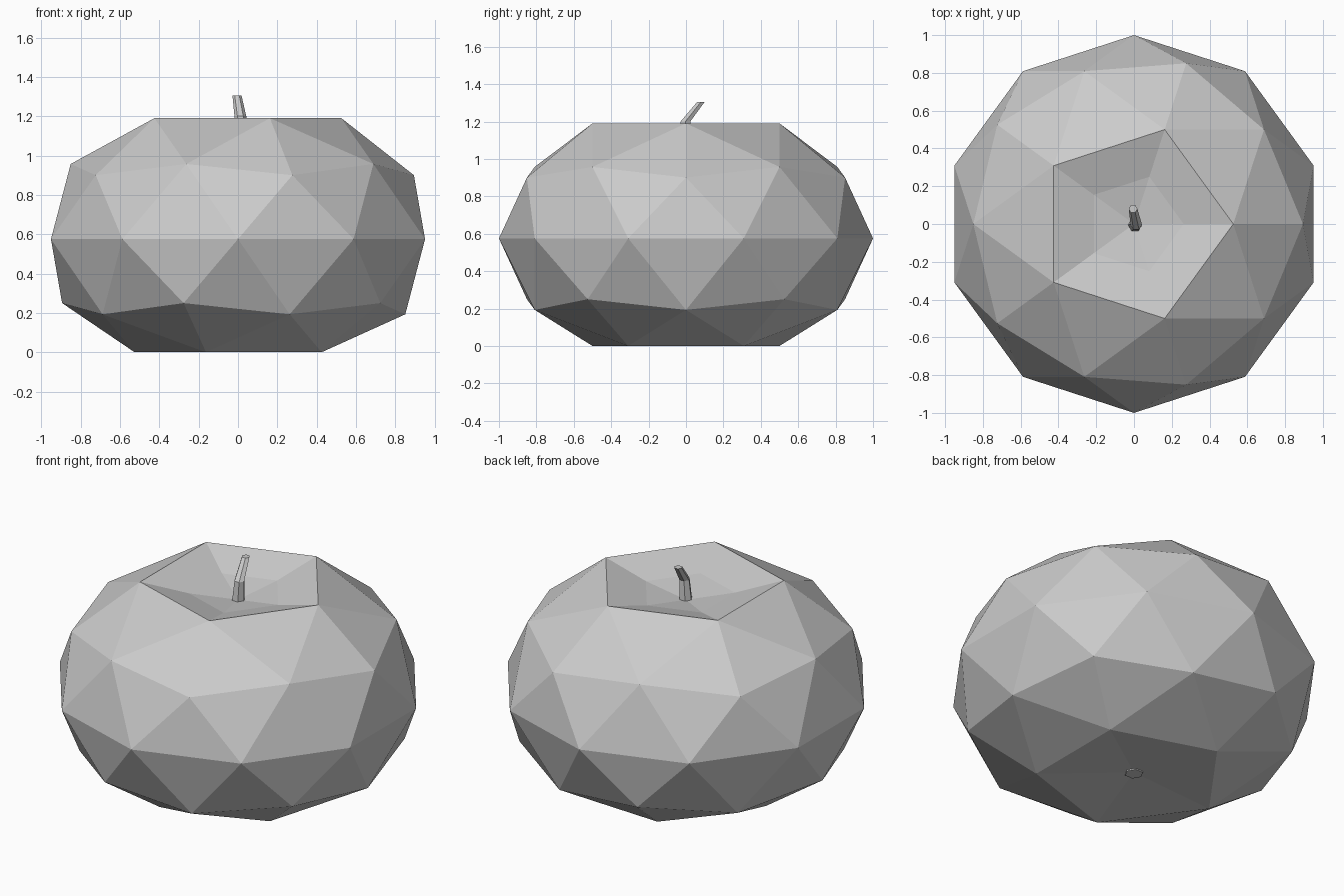
import bpy, bmesh, math

cube = bpy.data.objects.get("Cube")
if cube:
    bpy.data.objects.remove(cube)


def make_material(name, rgb):
    mat = bpy.data.materials.new(name)
    mat.use_nodes = True
    colour = (*rgb, 1)
    mat.diffuse_color = colour
    mat.node_tree.nodes["Principled BSDF"].inputs["Base Color"].default_value = colour
    return mat


grey = make_material("light_grey", (0.6, 0.6, 0.6))


def finish(bm, name):
    bmesh.ops.recalc_face_normals(bm, faces=bm.faces[:])
    mesh = bpy.data.meshes.new(name)
    bm.to_mesh(mesh)
    bm.free()
    mesh.materials.append(grey)
    obj = bpy.data.objects.new(name, mesh)
    bpy.context.collection.objects.link(obj)


def tube(name, rings, sides=6):
    """Capped low-poly tube through (x, y, z, radius) rings."""
    bm = bmesh.new()
    loops = []
    for x, y, z, r in rings:
        angles = [math.tau * i / sides for i in range(sides)]
        loops.append([bm.verts.new((x + r * math.cos(a), y + r * math.sin(a), z))
                      for a in angles])
    for low, high in zip(loops, loops[1:]):
        for i in range(sides):
            j = (i + 1) % sides
            bm.faces.new((low[i], low[j], high[j], high[i]))
    bm.faces.new(loops[0][::-1])
    bm.faces.new(loops[-1])
    finish(bm, name)


# Fruit body: squashed faceted sphere with a flattened base
MIDDLE, SQUASH = 0.575, 0.727
bm = bmesh.new()
bmesh.ops.create_icosphere(bm, subdivisions=2, radius=1)
for v in bm.verts:
    v.co.z = max(0, MIDDLE + SQUASH * v.co.z)

# Shallow dimple underneath
bottom = min(bm.verts, key=lambda v: v.co.xy.length + v.co.z)
bottom.co.z = 0.03

# Dished crown: replace the pole with an inner ring around a lower centre
pole = max(bm.verts, key=lambda v: v.co.z)
rim = [e.other_vert(pole) for e in pole.link_edges]
rim.sort(key=lambda v: math.atan2(v.co.y, v.co.x))
bmesh.ops.delete(bm, geom=[pole], context='VERTS')
for v in rim:
    v.co.z = 1.19
inner = [bm.verts.new((v.co.x / 2, v.co.y / 2, 1.12)) for v in rim]
centre = bm.verts.new((0, 0, 1.08))
for i in range(len(rim)):
    a, b = i - 1, i
    bm.faces.new((rim[a], rim[b], inner[b], inner[a]))
    bm.faces.new((inner[a], inner[b], centre))
finish(bm, "fruit_body")

# Bent stem rising from the crown and leaning back
tube("stem", [(0.005, -0.005, 1.07, 0.038), (0.012, -0.003, 1.2, 0.03),
              (-0.005, 0.08, 1.305, 0.023)])

# Small blossom end in the base dimple
tube("blossom_end", [(0, 0, 0.02, 0.05), (0, 0, 0.06, 0.05)])
